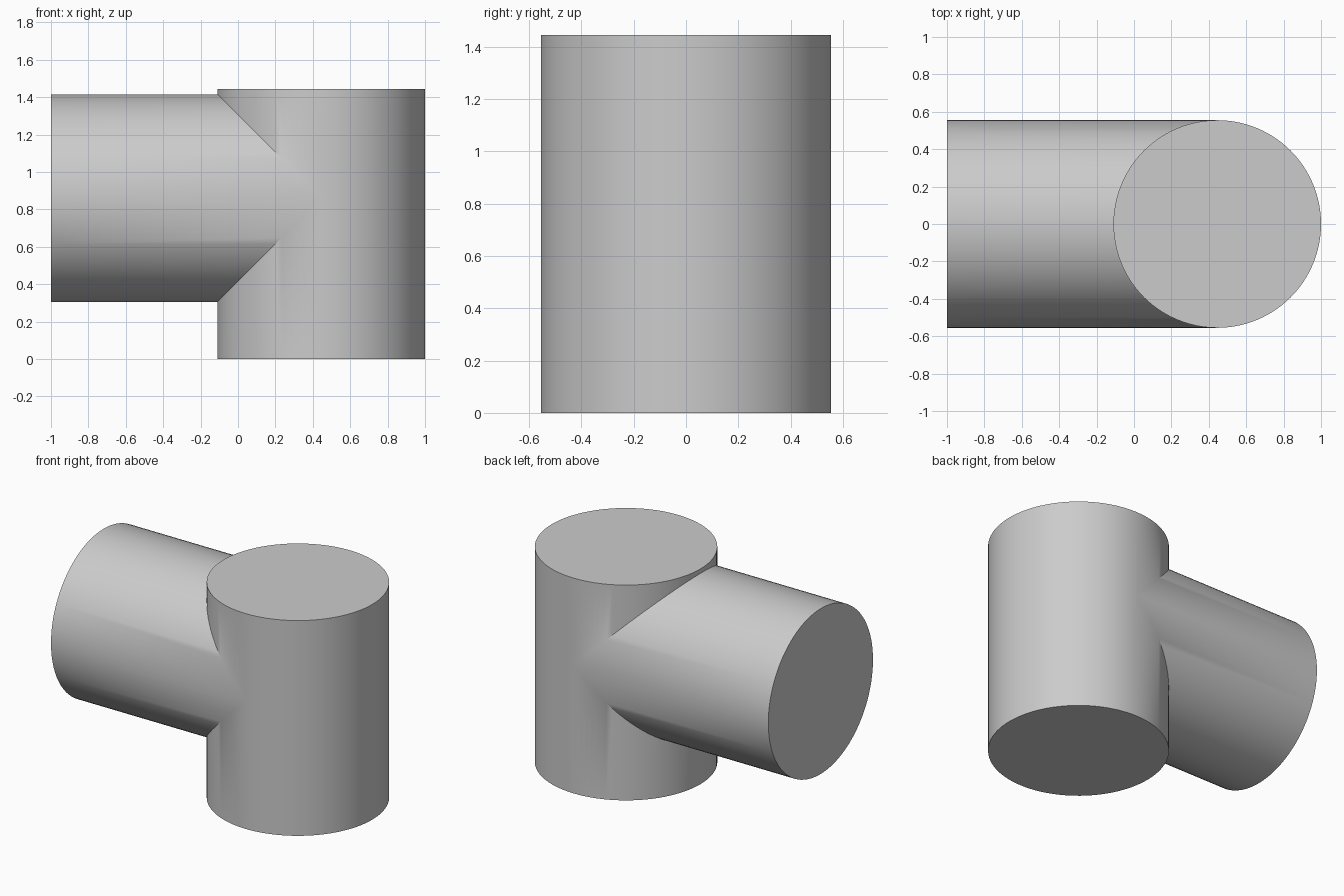
import bpy
from math import pi

if "Cube" in bpy.data.objects:
    bpy.data.objects.remove(bpy.data.objects["Cube"], do_unlink=True)

RADIUS = 0.555
HEIGHT = 1.445
AXIS_X = 1 - RADIUS
BRANCH_Z = 0.86
SIDES = 96

grey = bpy.data.materials.new("plain grey")
grey.use_nodes = True
colour = (0.6, 0.6, 0.6, 1)
grey.diffuse_color = colour
grey.node_tree.nodes["Principled BSDF"].inputs["Base Color"].default_value = colour


def cylinder(name, length, location, rotation=(0, 0, 0)):
    bpy.ops.mesh.primitive_cylinder_add(vertices=SIDES, radius=RADIUS, depth=length,
                                        location=location, rotation=rotation)
    obj = bpy.context.object
    obj.name = name
    obj.data.materials.append(grey)
    return obj


# Side branch, ending on the axis of the upright
branch_length = AXIS_X + 1
branch = cylinder("side_branch", branch_length,
                  (AXIS_X - branch_length / 2, 0, BRANCH_Z), (0, pi / 2, 0))

# Upright cylinder
body = cylinder("tee_body", HEIGHT, (AXIS_X, 0, HEIGHT / 2))

# Join both into one solid
union = body.modifiers.new("join branch", 'BOOLEAN')
union.operation = 'UNION'
union.solver = 'EXACT'
union.object = branch
bpy.ops.object.modifier_apply(modifier=union.name)
bpy.data.objects.remove(branch, do_unlink=True)

bpy.ops.object.shade_smooth_by_angle(angle=pi / 6)
